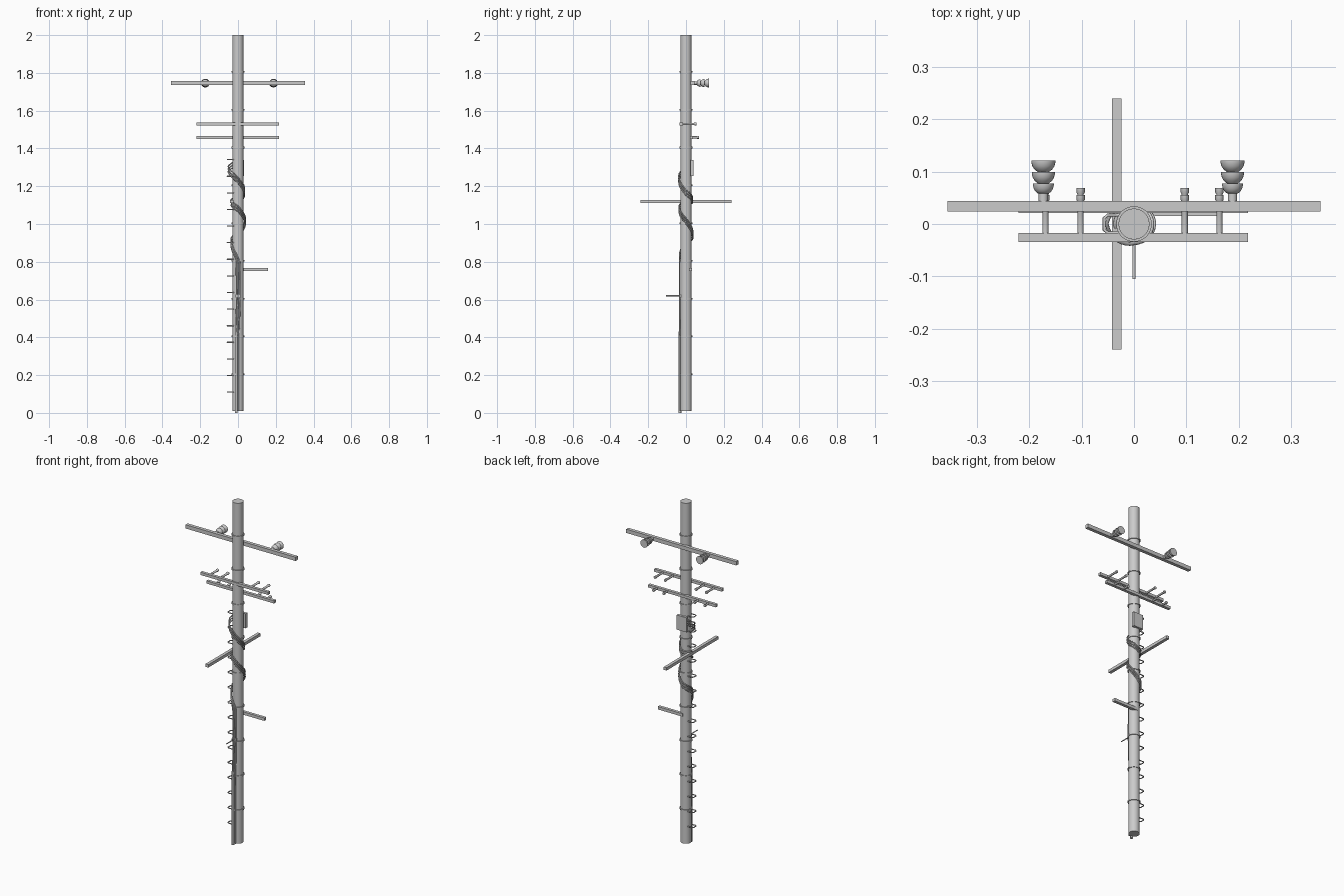
import bpy, bmesh, math
from mathutils import Vector, Matrix

if "Cube" in bpy.data.objects:
    bpy.data.objects.remove(bpy.data.objects["Cube"])


def link(name, bm, smooth=True):
    me = bpy.data.meshes.new(name)
    bmesh.ops.recalc_face_normals(bm, faces=bm.faces)
    bm.to_mesh(me)
    bm.free()
    ob = bpy.data.objects.new(name, me)
    bpy.context.collection.objects.link(ob)
    if smooth:
        bpy.ops.object.select_all(action='DESELECT')
        ob.select_set(True)
        bpy.context.view_layer.objects.active = ob
        bpy.ops.object.shade_smooth_by_angle(angle=math.radians(40))
    return ob


def box(name, lo, hi):
    lo, hi = Vector(lo), Vector(hi)
    bm = bmesh.new()
    m = Matrix.Translation((lo + hi) / 2) @ Matrix.Diagonal((*(hi - lo), 1))
    bmesh.ops.create_cube(bm, size=1, matrix=m)
    return link(name, bm, False)


def lathe(name, profile, loc=(0, 0, 0), along_y=False, n=24):
    """Spin a list of (radius, height) around z, or lay it along +y."""
    bm = bmesh.new()
    m = Matrix.Translation(loc)
    if along_y:
        m = m @ Matrix.Rotation(-math.pi / 2, 4, 'X')
    rings = [[bm.verts.new(m @ Vector((r * math.cos(2 * math.pi * i / n),
                                       r * math.sin(2 * math.pi * i / n), h)))
              for i in range(n)] for r, h in profile]
    for a, b in zip(rings, rings[1:]):
        for i in range(n):
            j = (i + 1) % n
            bm.faces.new((a[i], a[j], b[j], b[i]))
    bm.faces.new(rings[0])
    bm.faces.new(rings[-1])
    return link(name, bm)


def tube(name, pts, r):
    cu = bpy.data.curves.new(name, 'CURVE')
    cu.dimensions = '3D'
    cu.bevel_depth = r
    cu.bevel_resolution = 2
    cu.use_fill_caps = True
    sp = cu.splines.new('POLY')
    sp.points.add(len(pts) - 1)
    for p, c in zip(sp.points, pts):
        p.co = (*c, 1)
    ob = bpy.data.objects.new(name, cu)
    bpy.context.collection.objects.link(ob)
    return ob


# Pole with evenly spaced metal bands
lathe("pole", [(0.030, 0.01), (0.0295, 2.0)], n=32)
for k in range(1, 10):
    z = 0.2 * k + 0.005
    lathe("pole_band", [(0.029, z - .004), (0.034, z - .004),
                        (0.034, z + .004), (0.029, z + .004)], n=32)

# Crossarms
box("main_crossarm", (-.356, .024, 1.735), (.356, .044, 1.757))
box("upper_crossarm", (-.22, -.034, 1.522), (.218, -.017, 1.538))
box("lower_crossarm", (-.22, .021, 1.451), (.218, .038, 1.467))
box("side_crossarm", (-.042, -.24, 1.111), (-.024, .24, 1.128))
box("short_arm", (0, .015, .751), (.16, .032, .768))

# Stacked bell insulators on the main crossarm
for x in (-.173, .188):
    prof = [(.009, .036), (.009, .058)]
    for y0, y1, r in ((.058, .077, .020), (.078, .099, .022), (.100, .121, .023)):
        d = y1 - y0
        prof += [(r * .50, y0), (r * .74, y0 + d * .2), (r * .92, y0 + d * .5),
                 (r, y0 + d * .85), (r, y1), (.010, y1)]
    lathe("bell_insulator", prof, (x, 0, 1.746), True)

# Pins with small heads on the two lower crossarms
for x in (-.169, -.102, .097, .163):
    for name, y0, y1, z in (("upper_pin", -.018, .055, 1.53),
                            ("lower_pin", .037, .069, 1.459)):
        lathe(name, [(.006, y0), (.006, y1 - .012), (.008, y1 - .009),
                     (.008, y1)], (x, 0, z), True, 12)

# Junction box on the back
box("junction_box", (-.03, .024, 1.255), (.033, .040, 1.34))

# Climbing steps: horizontal staples on the left side
for k in range(15):
    z = .11 + .0879 * k
    tube("climbing_step", [(-.02, -.017, z), (-.05, -.017, z), (-.057, -.011, z),
                           (-.057, .011, z), (-.05, .017, z), (-.02, .017, z)], .003)

# Front spike with mounting plate
lathe("front_spike", [(.003, -.105), (.003, -.028)], (0, 0, .62), True, 10)
box("spike_plate", (-.013, -.037, .612), (.013, -.026, .628))

# Cables spiralling round the pole, then running down the front
HELIX = [(120, 1.33, .040), (180, 1.305, .052), (270, 1.245, .037), (360, 1.18, .035),
         (450, 1.14, .034), (540, 1.13, .036), (630, 1.095, .036), (720, 1.03, .039),
         (810, .955, .036), (900, .92, .037), (985, .83, .035)]
for s, dz in enumerate((0, -.014, -.028)):
    pts = []
    for (a0, z0, r0), (a1, z1, r1) in zip(HELIX, HELIX[1:]):
        for i in range(8):
            t = i / 8
            a = math.radians(a0 + (a1 - a0) * t)
            r = r0 + (r1 - r0) * t
            pts.append((r * math.cos(a), r * math.sin(a), z0 + (z1 - z0) * t + dz))
    x = .009 - .009 * s
    pts += [(x, -.034, .80 + dz), (x + .002, -.034, .62), (x - .002, -.033, .45 + dz),
            (x * .5 - .008, -.032, .40)]
    tube("spiral_cable", pts, .0035)

# Conduit guarding the cables at the foot
lathe("cable_conduit", [(.007, 0), (.007, .43)], (-.010, -.032, 0), n=16)
tube("ground_wire", [(.006, -.032, .01), (.006, -.032, .45), (.010, -.031, .60)], .003)
